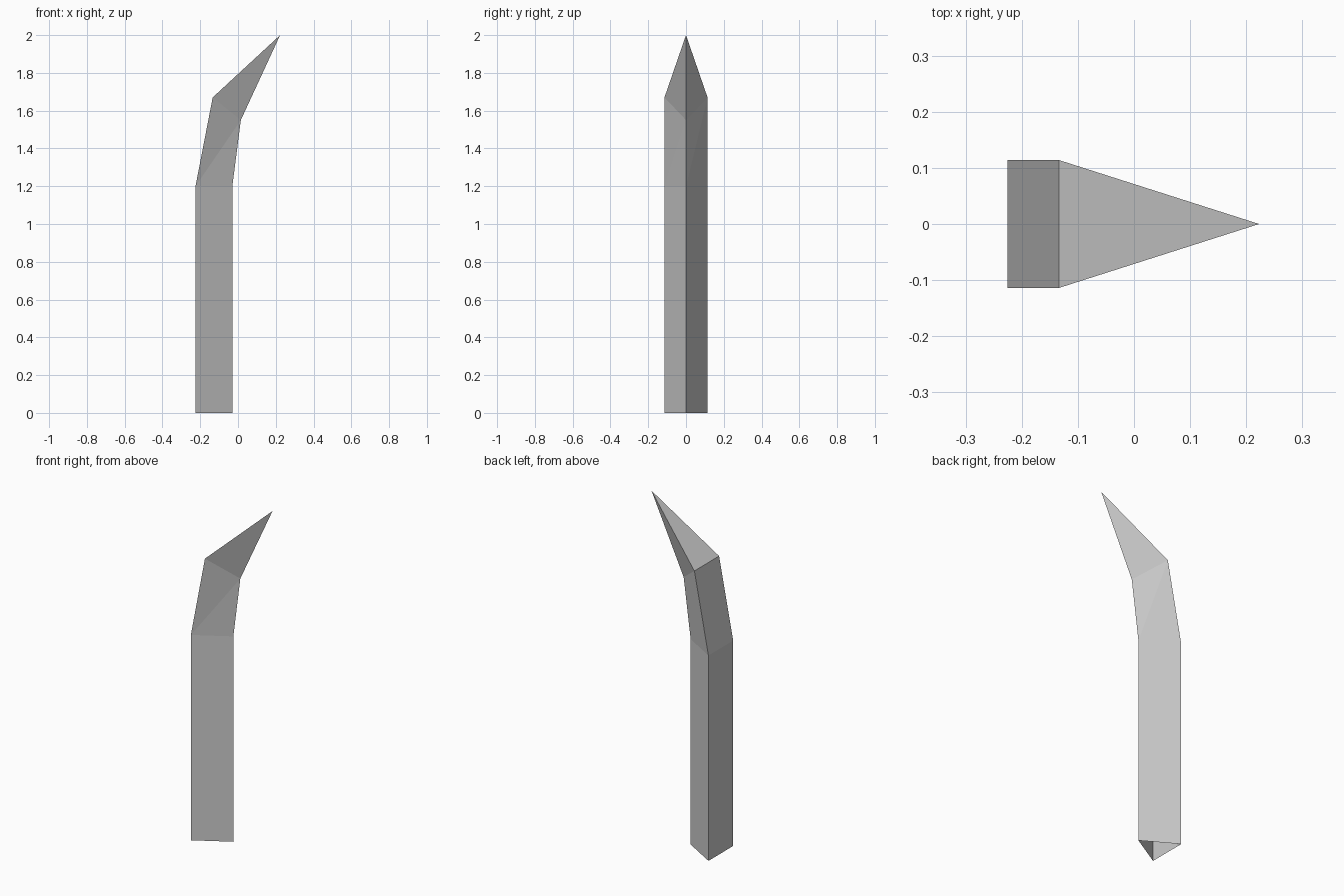
import bpy
import bmesh

cube = bpy.data.objects.get("Cube")
if cube:
    bpy.data.objects.remove(cube, do_unlink=True)

# Plain grey material
grey = bpy.data.materials.new("light_grey")
grey.use_nodes = True
colour = (0.6, 0.6, 0.6, 1)
grey.diffuse_color = colour
grey.node_tree.nodes["Principled BSDF"].inputs["Base Color"].default_value = colour

HALF = 0.114  # half width of the flat side


def ring(bm, flat_x, flat_z, ridge_x, ridge_z):
    """Triangular section: two corners on the flat side and one on the ridge."""
    return [bm.verts.new(p) for p in (
        (flat_x, -HALF, flat_z), (ridge_x, 0, ridge_z), (flat_x, HALF, flat_z))]


bm = bmesh.new()
base = ring(bm, -0.225, 0, -0.03, 0)
bend = ring(bm, -0.225, 1.2, -0.03, 1.2)
neck = ring(bm, -0.134, 1.67, 0.015, 1.55)
tip = bm.verts.new((0.223, 0, 2))

# Shaft and bent neck, open at the bottom, closed by a point
for i in range(3):
    j = (i + 1) % 3
    bm.faces.new((base[i], base[j], bend[j], bend[i]))
    bm.faces.new((bend[i], bend[j], neck[j]))
    bm.faces.new((bend[i], neck[j], neck[i]))
    bm.faces.new((neck[i], neck[j], tip))

mesh = bpy.data.meshes.new("bent_spike")
bm.to_mesh(mesh)
bm.free()
mesh.materials.append(grey)
spike = bpy.data.objects.new("bent_spike", mesh)
bpy.context.collection.objects.link(spike)
